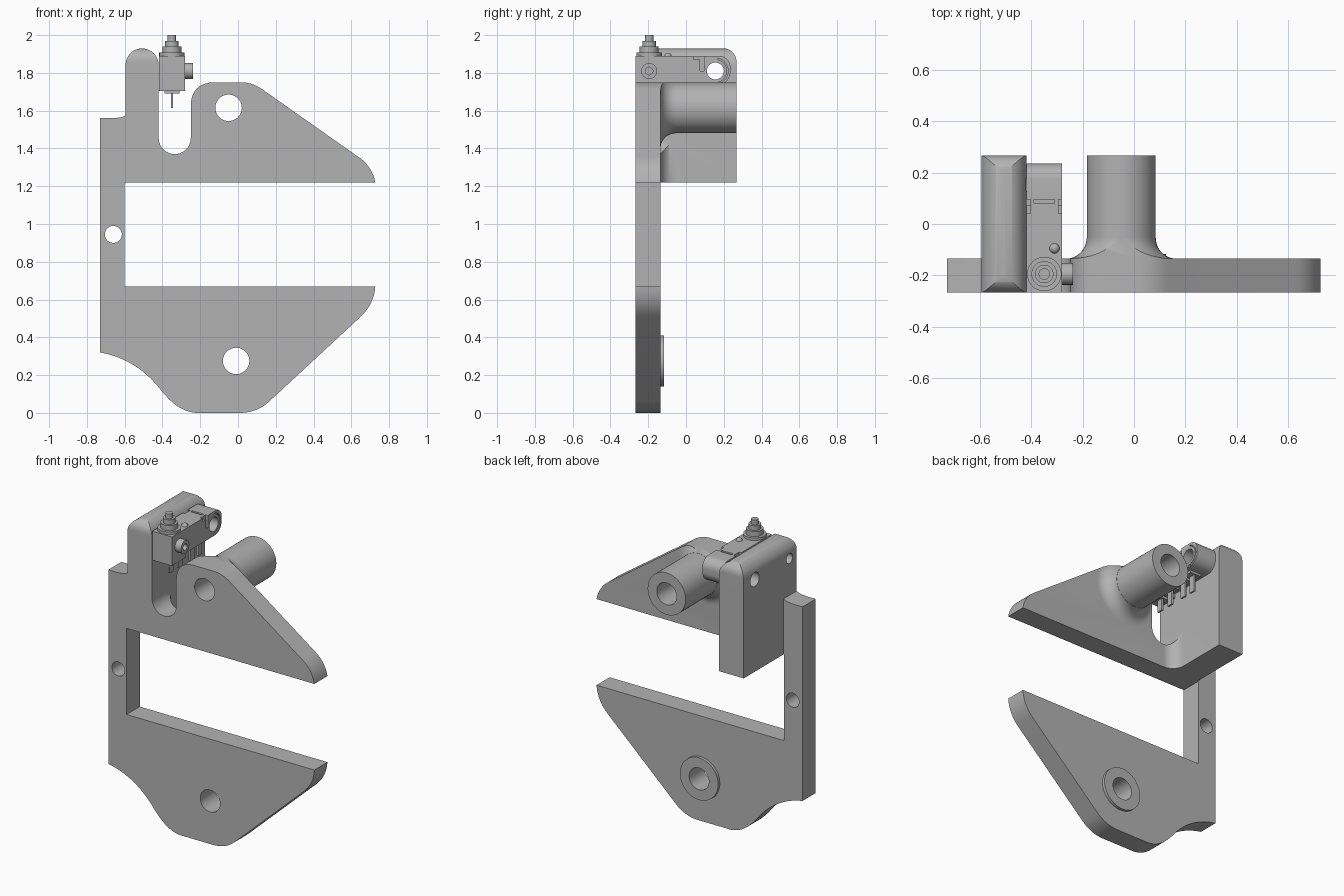
import bpy, bmesh, math
from mathutils import Vector

cube = bpy.data.objects.get("Cube")
if cube:
    bpy.data.objects.remove(cube, do_unlink=True)

grey = bpy.data.materials.new("plain grey")
grey.use_nodes = True
GREY = (0.45, 0.45, 0.45, 1)
grey.diffuse_color = GREY
grey.node_tree.nodes["Principled BSDF"].inputs["Base Color"].default_value = GREY

FRONT, PLATE_BACK, BACK = -0.267, -0.135, 0.267
FLOOR = 1.22                       # underside of the upper jaw


def make(name, bm):
    bmesh.ops.recalc_face_normals(bm, faces=bm.faces)
    mesh = bpy.data.meshes.new(name)
    bm.to_mesh(mesh)
    bm.free()
    mesh.materials.append(grey)
    ob = bpy.data.objects.new(name, mesh)
    bpy.context.collection.objects.link(ob)
    return ob


def place(axis, a, b, depth):
    return {"x": (depth, a, b), "y": (a, depth, b), "z": (a, b, depth)}[axis]


def loft(name, axis, rings):
    """Skin a list of (outline, depth) rings along an axis and cap both ends."""
    bm = bmesh.new()
    loops = [[bm.verts.new(place(axis, a, b, d)) for a, b in pts] for pts, d in rings]
    n = len(loops[0])
    for p, q in zip(loops, loops[1:]):
        for i in range(n):
            j = (i + 1) % n
            bm.faces.new((p[i], p[j], q[j], q[i]))
    bm.faces.new(loops[0])
    bm.faces.new(loops[-1])
    return make(name, bm)


def prism(name, axis, pts, lo, hi):
    return loft(name, axis, [(pts, lo), (pts, hi)])


def arc(a, b, r, start, end, n=12):
    angles = [math.radians(start + (end - start) * i / n) for i in range(n + 1)]
    return [(a + r * math.cos(t), b + r * math.sin(t)) for t in angles]


def circle(a, b, r, n=48):
    return arc(a, b, r, 0, 360, n)[:-1]


def rod(name, axis, a, b, r, lo, hi):
    return prism(name, axis, circle(a, b, r), lo, hi)


def bend(p, c, q, n=10):
    """Quadratic curve from p to q pulled toward corner c."""
    p, c, q = Vector(p), Vector(c), Vector(q)
    return [tuple(p.lerp(c, i / n).lerp(c.lerp(q, i / n), i / n)) for i in range(n + 1)]


def boolean(target, operation, tool):
    mod = target.modifiers.new("cut", "BOOLEAN")
    mod.operation, mod.solver, mod.object = operation, "EXACT", tool
    bpy.context.view_layer.update()
    graph = bpy.context.evaluated_depsgraph_get()
    mesh = bpy.data.meshes.new_from_object(target.evaluated_get(graph))
    target.modifiers.clear()
    target.data = mesh
    bpy.data.objects.remove(tool, do_unlink=True)


# C-shaped frame plate outline: lower jaw, upper jaw, slot, pillar
outline = [(-0.6, FLOOR), (-0.6, 0.67)]
outline += bend((0.727, 0.67), (0.72, 0.575), (0.65, 0.51))
outline += bend((0.165, 0.06), (0.1, 0), (0.01, 0))
outline += bend((-0.22, 0), (-0.31, 0.005), (-0.39, 0.1))
outline += bend((-0.4, 0.11), (-0.53, 0.285), (-0.73, 0.32))
outline += [(-0.73, 1.56)] + bend((-0.67, 1.56), (-0.61, 1.562), (-0.595, 1.575), 4)
outline += [(-0.42, 1.575)]
outline += arc(-0.335, 1.455, 0.085, 180, 360, 20)
outline += bend((-0.25, 1.63), (-0.245, 1.745), (-0.13, 1.75))
outline += bend((0.01, 1.75), (0.075, 1.752), (0.13, 1.712))
outline += bend((0.63, 1.36), (0.71, 1.31), (0.727, FLOOR))
frame = prism("frame", "y", outline, FRONT, PLATE_BACK)

# Tall block on the upper jaw, rounded across both its width and its length
profile = [(-0.595, FLOOR), (-0.42, FLOOR)] + arc(-0.5075, 1.842, 0.0875, 0, 180, 24)
block = prism("block", "y", profile, FRONT, BACK)
side = [(FRONT, FLOOR - 0.1), (BACK, FLOOR - 0.1)]
side += arc(BACK - 0.07, 1.86, 0.07, 0, 90) + arc(FRONT + 0.07, 1.86, 0.07, 90, 180)
boolean(block, "INTERSECT", prism("block_side", "x", side, -0.8, -0.3))
boolean(frame, "UNION", block)

# Concave corner between block and plate, interrupted by the slot
corner = [(-0.44, -0.16), (-0.34, -0.16)] + arc(-0.34, -0.055, 0.08, 270, 180) + [(-0.44, -0.055)]
web = prism("corner_web", "z", corner, FLOOR, 1.5)
slot = [(-0.25, 1.7), (-0.42, 1.7)] + arc(-0.335, 1.455, 0.085, 180, 360, 20)
boolean(web, "DIFFERENCE", prism("slot_cutter", "y", slot, -0.4, 0.4))
boolean(frame, "UNION", web)

# Flared tube root trimmed to the plate outline, then the tube itself
TX, TZ = -0.05, 1.615
rings = [(circle(TX, TZ, 0.215), -0.2)]
for i in range(11):
    t = math.radians(9 * i)
    rings.append((circle(TX, TZ, 0.215 - 0.08 * math.sin(t)),
                  PLATE_BACK + 0.08 * (1 - math.cos(t))))
flare = loft("tube_flare", "y", rings)
boolean(flare, "INTERSECT", prism("flare_trim", "y", outline, -0.19, 0.1))
boolean(frame, "UNION", flare)
boolean(frame, "UNION", rod("tube", "y", TX, TZ, 0.134, -0.2, BACK))

# Raised ring around the lower hole
boolean(frame, "UNION", rod("lower_boss", "y", -0.01, 0.275, 0.135, -0.2, -0.117))

# Holes through the plate, tube and block
for x, z, r in ((TX, TZ, 0.07), (-0.01, 0.275, 0.07), (-0.66, 0.945, 0.045)):
    boolean(frame, "DIFFERENCE", rod("hole_cutter", "y", x, z, r, -0.5, 0.5))
for y, r in ((0.155, 0.045), (-0.195, 0.032)):
    boolean(frame, "DIFFERENCE", rod("hole_cutter", "x", y, 1.81, r, -0.8, -0.3))

# Switch body beside the block, with a rounded drilled end
SX, SY, LEFT, RIGHT = -0.35, -0.195, -0.419, -0.28
body = [(FRONT, 1.705), (0.165, 1.725)]
body = [(FRONT, 1.705), (-0.13, 1.705), (-0.13, 1.735)]
body += arc(0.165, 1.805, 0.07, 270, 360) + arc(0.175, 1.83, 0.06, 0, 90) + [(FRONT, 1.89)]
switch = prism("switch_body", "x", body, LEFT, RIGHT)
boolean(switch, "DIFFERENCE", rod("hole_cutter", "x", 0.155, 1.81, 0.045, -0.6, -0.1))
# Shallow groove around the drilled end and latch notches
groove = arc(0.155, 1.81, 0.068, -90, 80, 20) + arc(0.155, 1.81, 0.062, 80, -90, 20)
boolean(switch, "DIFFERENCE", prism("groove_cutter", "x", groove, RIGHT - 0.008, 0))
for lo, hi in ((LEFT - 0.1, LEFT + 0.015), (RIGHT - 0.015, RIGHT + 0.1)):
    notch = [(0.04, 1.87), (0.075, 1.87), (0.075, 1.81), (0.095, 1.81), (0.095, 1.95), (0.04, 1.95)]
    boolean(switch, "DIFFERENCE", prism("notch_cutter", "x", notch, lo, hi))
slit = [(-0.39, 0.08), (-0.31, 0.08), (-0.31, 0.095), (-0.39, 0.095)]
boolean(switch, "DIFFERENCE", prism("slit_cutter", "z", slit, 1.88, 2))

# Stepped actuator on top
for name, r, lo, hi in (("actuator_base", 0.067, 1.885, 1.907), ("actuator_collar", 0.05, 1.9, 1.94),
                        ("actuator_neck", 0.036, 1.93, 1.97), ("actuator_tip", 0.022, 1.96, 2.0)):
    rod(name, "z", SX, SY, r, lo, hi)

# Small domed button
dome = [(circle(-0.31, -0.095, 0.02 * math.cos(t), 24), 1.888 + 0.018 * math.sin(t))
        for t in (0, 0.4, 0.8, 1.2, 1.5)]
loft("button", "z", dome)

# Side connector with a socket
connector = rod("connector", "x", SY, 1.81, 0.042, RIGHT - 0.02, -0.237)
boolean(connector, "DIFFERENCE", rod("socket_cutter", "x", SY, 1.81, 0.02, -0.27, 0))

# Terminals hanging underneath
for i, y in enumerate((-0.18, -0.09, 0.03, 0.11)):
    top = 1.71 if y < -0.13 else 1.74
    foot = [(SX - 0.04, y - 0.03), (SX + 0.04, y - 0.03), (SX + 0.04, y + 0.03), (SX - 0.04, y + 0.03)]
    prism(f"terminal_base_{i + 1}", "z", foot, top - 0.02, top)
    blade = [(y - 0.02, 1.615), (y + 0.02, 1.615), (y + 0.02, top), (y - 0.02, top)]
    prism(f"terminal_{i + 1}", "x", blade, SX - 0.006, SX + 0.006)

# Smooth curved walls, keep the edges crisp
bpy.ops.object.select_all(action="DESELECT")
for ob in bpy.context.collection.objects:
    if ob.type == "MESH":
        ob.select_set(True)
        bpy.context.view_layer.objects.active = ob
bpy.ops.object.shade_smooth_by_angle(angle=math.radians(30))
